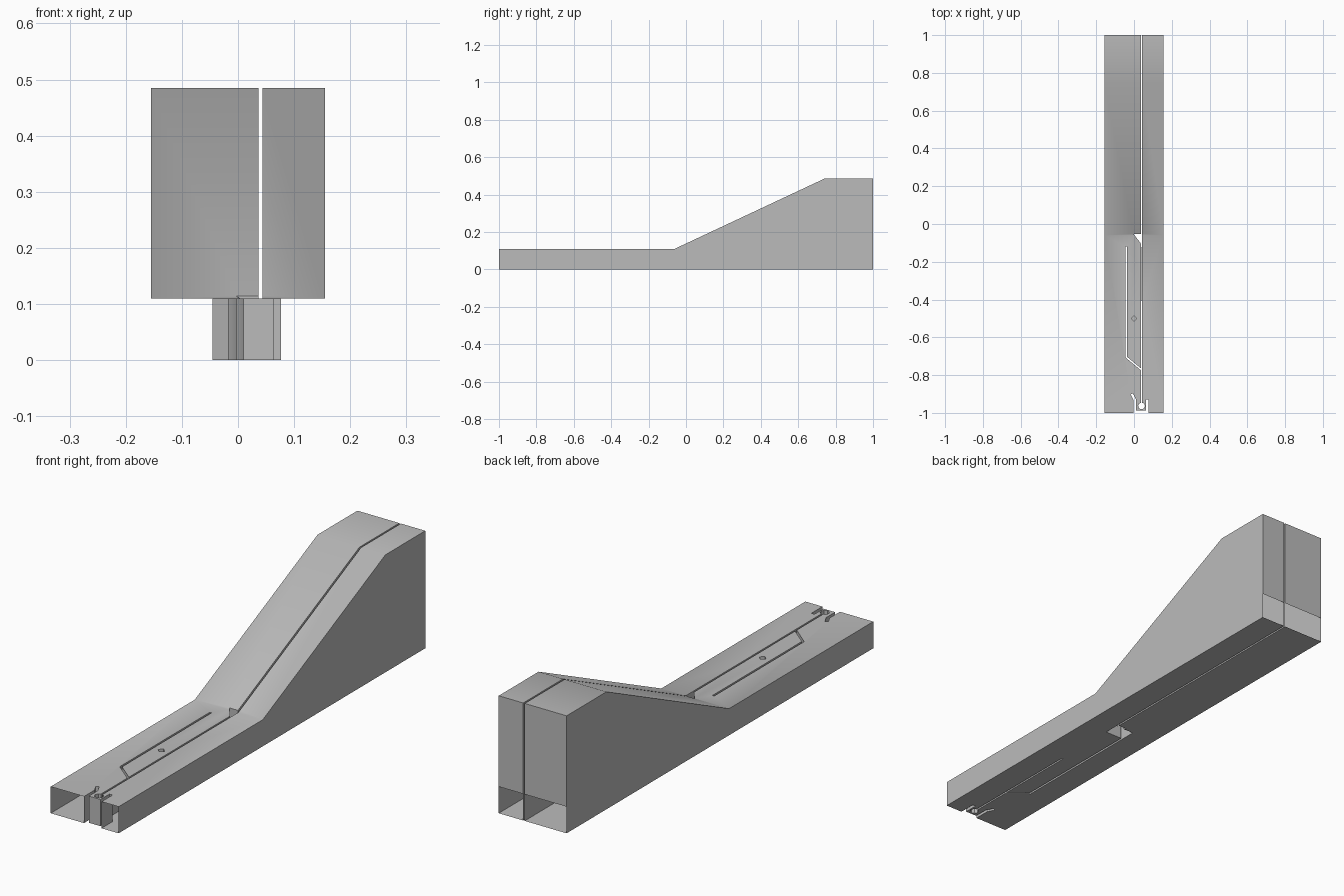
import bpy, bmesh
from mathutils import Vector

default_cube = bpy.data.objects.get("Cube")
if default_cube:
    bpy.data.objects.remove(default_cube, do_unlink=True)

HALF_W, DECK, TOP = 0.155, 0.11, 0.485
SLOT_X, SLOT_W = 0.04, 0.007

gray = bpy.data.materials.new("plain gray")
gray.use_nodes = True
color = (0.5, 0.5, 0.5, 1)
gray.diffuse_color = color
gray.node_tree.nodes["Principled BSDF"].inputs["Base Color"].default_value = color


def prism(name, points, offset):
    """Extrude a closed outline of 3D points along an offset."""
    bm = bmesh.new()
    face = bm.faces.new([bm.verts.new(p) for p in points])
    result = bmesh.ops.extrude_face_region(bm, geom=[face])
    moved = [v for v in result["geom"] if isinstance(v, bmesh.types.BMVert)]
    bmesh.ops.translate(bm, verts=moved, vec=offset)
    bmesh.ops.recalc_face_normals(bm, faces=bm.faces)
    mesh = bpy.data.meshes.new(name)
    bm.to_mesh(mesh)
    bm.free()
    obj = bpy.data.objects.new(name, mesh)
    bpy.context.collection.objects.link(obj)
    mesh.materials.append(gray)
    return obj


# Ramp body from its side profile
profile = [(-1, 0), (1, 0), (1, TOP), (0.74, TOP), (-0.06, DECK), (-1, DECK)]
body = prism("ramp_body", [(-HALF_W, y, z) for y, z in profile], (2 * HALF_W, 0, 0))


def cut(outline, low=-0.1, high=0.6):
    """Subtract an upright prism with the given plan outline."""
    cutter = prism("cutter", [(x, y, low) for x, y in outline], (0, 0, high - low))
    cutter.hide_render = True
    mod = body.modifiers.new("cut", "BOOLEAN")
    mod.object, mod.operation, mod.solver = cutter, "DIFFERENCE", "EXACT"
    bpy.context.view_layer.objects.active = body
    bpy.ops.object.modifier_apply(modifier=mod.name)
    bpy.data.objects.remove(cutter, do_unlink=True)


def box(x0, x1, y0, y1):
    return [(x0, y0), (x1, y0), (x1, y1), (x0, y1)]


def stroke(path, width):
    """Outline of a mitred line of constant width."""
    pts = [Vector(p) for p in path]
    left, right = [], []
    for i, p in enumerate(pts):
        a = (p - pts[i - 1]).normalized() if i else None
        b = (pts[i + 1] - p).normalized() if i + 1 < len(pts) else None
        a, b = a or b, b or a
        na, nb = Vector((-a.y, a.x)), Vector((-b.y, b.x))
        miter = (na + nb).normalized()
        miter *= width / 2 / miter.dot(na)
        left.append(tuple(p + miter))
        right.append(tuple(p - miter))
    return left + right[::-1]


# Main guide slot: open at both ends, floored in the middle
s0, s1 = SLOT_X - SLOT_W / 2, SLOT_X + SLOT_W / 2
cut(box(s0, s1, -0.06, 1.1))
cut(box(s0, s1, -0.955, -0.404))
cut(box(s0, s1, -0.42, -0.05), low=0.02)

# Side track with its underside passage and top triangle
cut(stroke([(SLOT_X, -0.772), (-0.041, -0.705), (-0.041, -0.12)], 0.008))
cut(box(-0.0445, 0.0425, -0.125, -0.061), high=0.06)
cut([(-0.003, -0.052), (0.038, -0.052), (0.038, -0.105)])

# Blind diamond socket
cut([(0, -0.515), (0.015, -0.5), (0, -0.485), (-0.015, -0.5)], low=0.05)

# Front clip: recess, flexing grooves and eyelet
cut(box(-0.003, 0.077, -1.1, -0.987))
cut(stroke([(-0.012, -0.9), (0.0035, -0.93), (0.0035, -1.05)], 0.013))
cut(box(0.063, 0.077, -1.05, -0.928))
r, d = 0.018, 0.0127
cut([(SLOT_X + x, -0.963 + y) for x, y in
     [(r, 0), (d, d), (0, r), (-d, d), (-r, 0), (-d, -d), (0, -r), (d, -d)]])

# Open the front end and the lower part of the back end
bm = bmesh.new()
bm.from_mesh(body.data)
back = [f for f in bm.faces if f.calc_center_median().y > 0.999]
geom = back + list({e for f in back for e in f.edges} | {v for f in back for v in f.verts})
bmesh.ops.bisect_plane(bm, geom=geom, plane_co=(0, 0, DECK), plane_no=(0, 0, 1))
ends = []
for f in bm.faces:
    c = f.calc_center_median()
    if c.y < -0.999 or (c.y > 0.999 and c.z < DECK):
        ends.append(f)
bmesh.ops.delete(bm, geom=ends, context="FACES")
bm.to_mesh(body.data)
bm.free()

# Soft bends on the deck, crisp edges elsewhere
bpy.ops.object.select_all(action="DESELECT")
body.select_set(True)
bpy.context.view_layer.objects.active = body
bpy.ops.object.shade_smooth_by_angle(angle=0.52)
